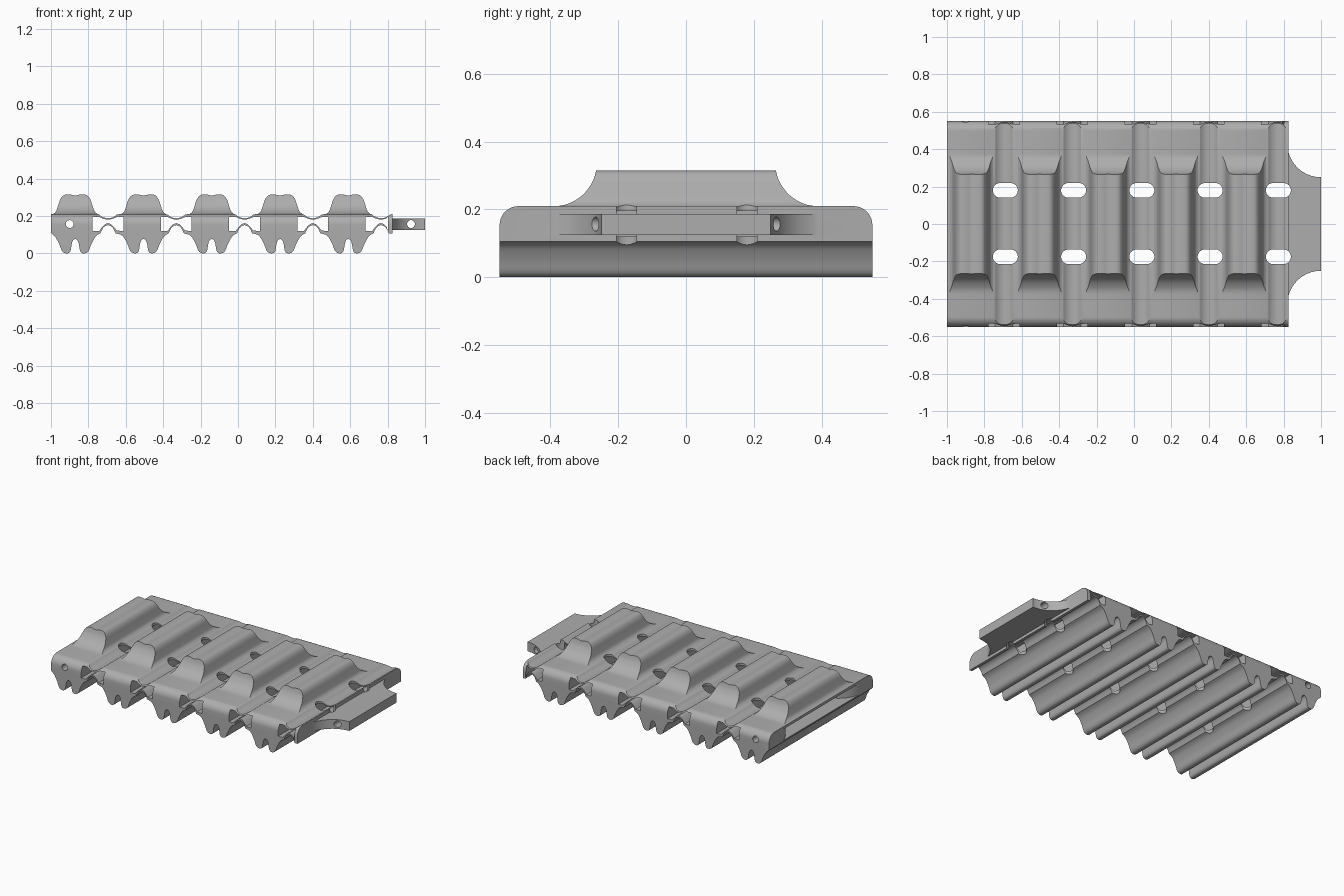
import bpy, bmesh, math
from mathutils import Vector

if "Cube" in bpy.data.objects:
    bpy.data.objects.remove(bpy.data.objects["Cube"])

PITCH, FIRST = 0.365, -0.87          # rib spacing, centre of first rib
CENTERS = [FIRST + PITCH * i for i in range(5)]

steel = bpy.data.materials.new("plain grey steel")
steel.diffuse_color = (0.42, 0.42, 0.42, 1)
steel.use_nodes = True
steel.node_tree.nodes["Principled BSDF"].inputs["Base Color"].default_value = steel.diffuse_color


def smooth(pts, n=4):
    """Catmull-Rom curve through the points."""
    p = [Vector(q) for q in pts]
    p = [p[0]] + p + [p[-1]]
    out = []
    for a, b, c, d in zip(p, p[1:], p[2:], p[3:]):
        for k in range(n):
            t = k / n
            out.append(tuple(0.5 * (2 * b + (c - a) * t + (2 * a - 5 * b + 4 * c - d) * t * t
                                    + (3 * b - a - 3 * c + d) * t ** 3)))
    return out + [tuple(p[-1])]


def arc(cx, cy, r, a0, a1, n=12):
    return [(cx + r * math.cos(math.radians(a0 + (a1 - a0) * i / n)),
             cy + r * math.sin(math.radians(a0 + (a1 - a0) * i / n))) for i in range(n + 1)]


def mirror(pts):
    """Mirror a profile across its first axis, in reverse order."""
    return [(-a, b) for a, b in reversed(pts)]


def shift(pts, dx):
    return [(a + dx, b) for a, b in pts]


def prism(name, pts, axis, lo, hi):
    """Extrude a 2D profile along the given axis."""
    place = {'x': lambda a, b, d: (d, a, b),
             'y': lambda a, b, d: (a, d, b),
             'z': lambda a, b, d: (a, b, d)}[axis]
    bm = bmesh.new()
    r0 = [bm.verts.new(place(a, b, lo)) for a, b in pts]
    r1 = [bm.verts.new(place(a, b, hi)) for a, b in pts]
    n = len(pts)
    bm.faces.new(r0)
    bm.faces.new(r1[::-1])
    for i in range(n):
        j = (i + 1) % n
        bm.faces.new((r0[j], r0[i], r1[i], r1[j]))
    bmesh.ops.recalc_face_normals(bm, faces=bm.faces)
    me = bpy.data.meshes.new(name)
    bm.to_mesh(me)
    bm.free()
    ob = bpy.data.objects.new(name, me)
    me.materials.append(steel)
    bpy.context.collection.objects.link(ob)
    return ob


def boolean(ob, tool, op):
    """Apply a boolean and drop the helper."""
    m = ob.modifiers.new("cut", 'BOOLEAN')
    m.operation, m.solver, m.object = op, 'EXACT', tool
    bpy.context.view_layer.objects.active = ob
    bpy.ops.object.modifier_apply(modifier=m.name)
    bpy.data.objects.remove(tool)


# Profile pieces of one rib, relative to its centre
hump_half = [(-0.117, 0.212), (-0.103, 0.225), (-0.092, 0.255), (-0.08, 0.29),
             (-0.06, 0.312), (-0.03, 0.315)]
hump = smooth(hump_half + [(0, 0.31)] + mirror(hump_half))
tooth_half = [(-0.12, 0.1), (-0.105, 0.085), (-0.086, 0.05), (-0.072, 0.015), (-0.056, 0.002),
              (-0.036, 0.002), (-0.025, 0.016), (-0.018, 0.055), (-0.008, 0.074)]
teeth = smooth(tooth_half + mirror(tooth_half))
groove = smooth([(0.127, 0.208), (0.148, 0.194), (0.175, 0.188), (0.202, 0.194), (0.223, 0.208)])
arch = smooth([(0.135, 0.108), (0.15, 0.138), (0.175, 0.151), (0.2, 0.138), (0.215, 0.108)])

# Full front profile of the slab
top, bottom = [(-1, 0.21)], [(-1, 0.11)]
for c in CENTERS:
    top += shift(hump + groove, c)
    bottom += shift(teeth + arch, c)
top.append((0.825, 0.21))
bottom.append((0.825, 0.106))
link = prism("track_plate", top + bottom[::-1], 'y', -0.6, 0.6)

# Side silhouette: rounded shoulders and scooped hump ends
side = [(0.55, -0.1)] + arc(0.495, 0.155, 0.055, 0, 90, 8) \
    + smooth([(0.38, 0.21), (0.345, 0.218), (0.305, 0.243), (0.277, 0.28), (0.265, 0.315)]) \
    + [(0.262, 0.4)]
boolean(link, prism("side_cutter", side + mirror(side), 'x', -1.2, 1.2), 'INTERSECT')

# Tongue on the right end with scooped corners
tongue = [(0.812, 0.43)] + arc(1.0, 0.43, 0.18, 180, 270, 16)
tongue += [(x, -y) for x, y in reversed(tongue)]
boolean(link, prism("tongue", tongue, 'z', 0.125, 0.187), 'UNION')

# Matching pocket in the left end
pocket = [(-1.05, 0.437), (-1.003, 0.437)] + arc(-0.825, 0.437, 0.178, 180, 270, 16) + [(-0.815, 0.259)]
pocket += [(x, -y) for x, y in reversed(pocket)]
boolean(link, prism("pocket_cutter", pocket, 'z', 0.118, 0.193), 'DIFFERENCE')

# Hourglass tunnels between ribs, and paired drain slots
for i, c in enumerate(CENTERS):
    e = 0.213 if i == 4 else 0.257
    f = 0.21 if i == 4 else 0.222
    upper = [(0.093, 0.195), (0.128, 0.195), (0.15, 0.185), (0.175, 0.18), (0.2, 0.185),
             (f, 0.194), (e, 0.195)]
    lower = [(e, 0.12), (f, 0.122), (0.205, 0.143), (0.19, 0.157), (0.175, 0.162),
             (0.16, 0.157), (0.145, 0.143), (0.128, 0.12), (0.093, 0.12)]
    boolean(link, prism("tunnel_cutter", shift(upper + lower, c), 'y', -0.7, 0.7), 'DIFFERENCE')
    for y in (-0.175, 0.18):
        s = c + 0.182
        slot = arc(s + 0.028, y, 0.039, -90, 90) + arc(s - 0.028, y, 0.039, 90, 270)
        boolean(link, prism("slot_cutter", slot, 'z', -0.1, 0.5), 'DIFFERENCE')

# Hinge pin holes
for x in (-0.9, 0.925):
    boolean(link, prism("pin_cutter", arc(x, 0.157, 0.021, 0, 345, 23), 'y', -0.7, 0.7), 'DIFFERENCE')

# Stand on the ground and shade smooth
low = min(v.co.z for v in link.data.vertices)
for v in link.data.vertices:
    v.co.z -= low
link.data.materials.clear()
link.data.materials.append(steel)
for p in link.data.polygons:
    p.material_index = 0
bpy.ops.object.select_all(action='DESELECT')
link.select_set(True)
bpy.context.view_layer.objects.active = link
bpy.ops.object.shade_smooth_by_angle(angle=math.radians(32))
